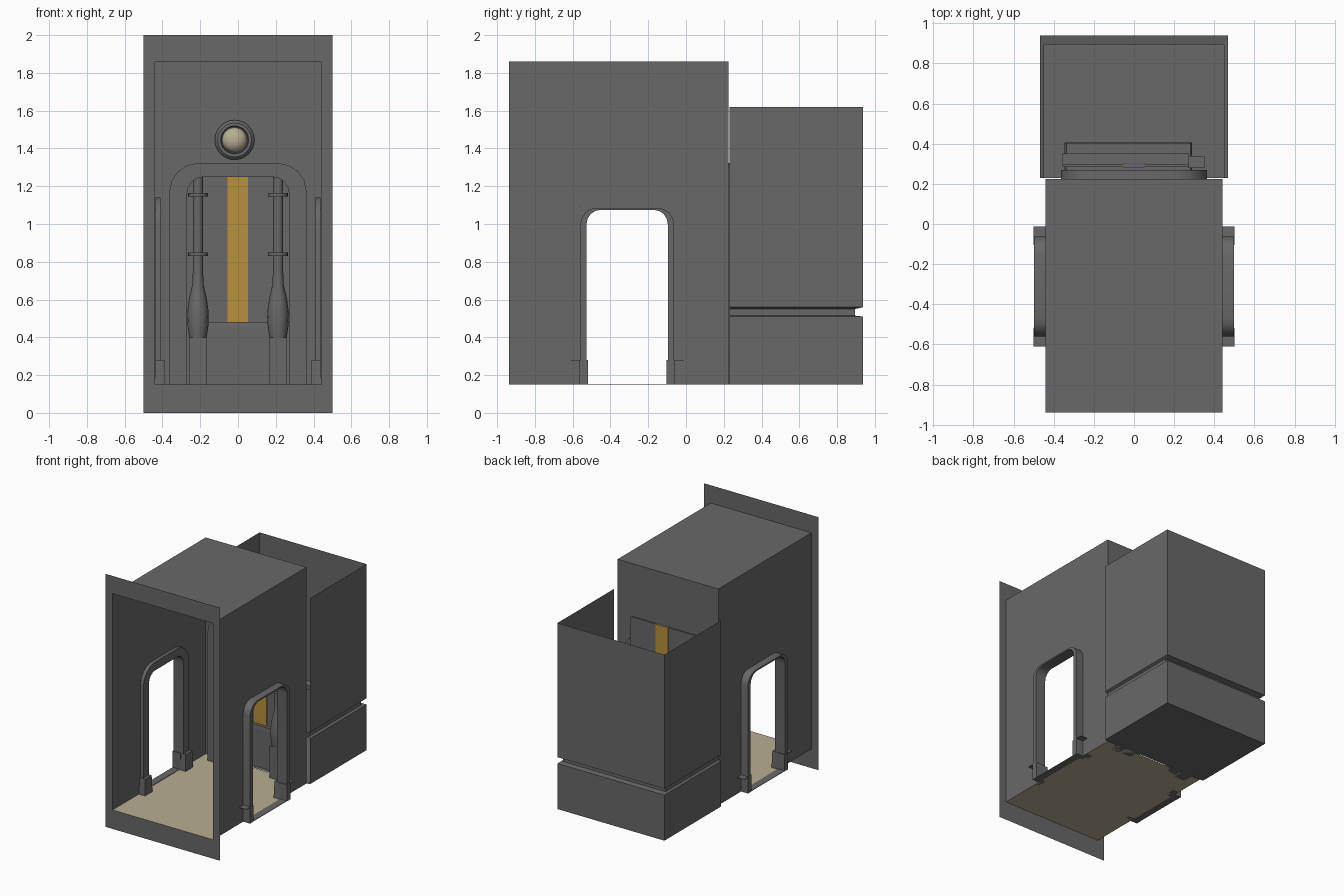
import bpy, bmesh, math
from mathutils import Matrix

if "Cube" in bpy.data.objects:
    bpy.data.objects.remove(bpy.data.objects["Cube"], do_unlink=True)


def material(name, rgb):
    m = bpy.data.materials.new(name)
    m.use_nodes = True
    m.diffuse_color = (*rgb, 1)
    bsdf = m.node_tree.nodes["Principled BSDF"]
    bsdf.inputs["Base Color"].default_value = (*rgb, 1)
    bsdf.inputs["Roughness"].default_value = 0.8
    return m


GREY = material("dark grey", (0.14, 0.14, 0.14))
AMBER = material("amber", (0.47, 0.28, 0.045))
BEIGE = material("beige", (0.48, 0.42, 0.29))


def finish(name, bm, mat=GREY, smooth=False, normals=True):
    if normals:
        bmesh.ops.recalc_face_normals(bm, faces=bm.faces)
    me = bpy.data.meshes.new(name)
    bm.to_mesh(me)
    bm.free()
    me.materials.append(mat)
    ob = bpy.data.objects.new(name, me)
    bpy.context.scene.collection.objects.link(ob)
    if smooth:
        bpy.ops.object.select_all(action='DESELECT')
        ob.select_set(True)
        bpy.context.view_layer.objects.active = ob
        bpy.ops.object.shade_smooth_by_angle(angle=math.radians(40))
    return ob


def sheet(name, polys, mat=GREY):
    bm = bmesh.new()
    for p in polys:
        bm.faces.new([bm.verts.new(c) for c in p])
    bmesh.ops.remove_doubles(bm, verts=bm.verts, dist=1e-5)
    return finish(name, bm, mat)


def box(name, x, y, z, mat=GREY, taper=1.0):
    """Box from three (low, high) ranges; taper shrinks its top."""
    bm = bmesh.new()
    bmesh.ops.create_cube(bm, size=1)
    for v in bm.verts:
        k = taper if v.co.z > 0 else 1.0
        v.co = [(a + b) / 2 + c * s * (b - a)
                for (a, b), c, s in zip((x, y, z), v.co, (k, k, 1))]
    return finish(name, bm, mat)


def arch_line(centre, half, bottom, top, radius, steps=4):
    """Open outline of a doorway with rounded upper corners."""
    pts = [(centre - half, bottom)]
    for side, start in ((-1, 180), (1, 90)):
        for i in range(steps + 1):
            a = math.radians(start - 90 * i / steps)
            pts.append((centre + side * (half - radius) + radius * math.cos(a),
                        top - radius + radius * math.sin(a)))
    return pts + [(centre + half, bottom)]


def arch(name, inner, outer, depth, place):
    """Solid band between two arch outlines, extruded through depth."""
    bm = bmesh.new()
    rows = [[bm.verts.new(place(u, z, d)) for u, z in line]
            for line, d in ((inner, depth[0]), (outer, depth[0]),
                            (outer, depth[1]), (inner, depth[1]))]
    for k in range(4):
        a, b = rows[k], rows[(k + 1) % 4]
        for i in range(len(a) - 1):
            bm.faces.new((a[i], a[i + 1], b[i + 1], b[i]))
    for i in (0, -1):
        bm.faces.new([r[i] for r in rows])
    return finish(name, bm, GREY, True)


def lathe(name, profile, place, mat=GREY, sides=16):
    """Turned part from (radius, height) points, moved by a matrix."""
    bm = bmesh.new()
    rings = [[bm.verts.new((r * math.cos(2 * math.pi * i / sides),
                            r * math.sin(2 * math.pi * i / sides), h))
              for i in range(sides)] for r, h in profile]
    for a, b in zip(rings, rings[1:]):
        for i in range(sides):
            j = (i + 1) % sides
            bm.faces.new((a[i], a[j], b[j], b[i]))
    bm.faces.new(rings[0])
    bm.faces.new(rings[-1])
    bm.transform(place)
    return finish(name, bm, mat, True)


W, F, B, Z0, Z1 = 0.44, -0.938, 0.225, 0.15, 1.86

# Front frame around the open end of the room
bars = [(-.5, .5, 0, Z0), (-.5, .5, Z1, 2), (-.5, -W, Z0, Z1), (W, .5, Z0, Z1)]
sheet("front_frame", [[(a, F, c), (b, F, c), (b, F, d), (a, F, d)]
                      for a, b, c, d in bars])

# Room floor and ceiling
for name, z, mat in (("room_floor", Z0, BEIGE), ("room_ceiling", Z1, GREY)):
    sheet(name, [[(-W, F, z), (W, F, z), (W, B, z), (-W, B, z)]], mat)

# Side walls with doorways, door surrounds, feet and thresholds
D0, D1 = -0.563, -0.06
DC = (D0 + D1) / 2
hole = [(D0, Z0), (D0, 1.09), (D1, 1.085), (D1, Z0)]
wall = [(F, Z0)] + hole + [(B, Z0), (B, Z1), (F, Z1)]
for s, tag in ((1, "left"), (-1, "right")):
    sheet(tag + "_wall", [[(s * W, y, z) for y, z in wall]])
    side = lambda u, z, d, s=s: (s * d, u, z)
    opening = arch_line(DC, 0.215, Z0, 1.075, 0.075)
    arch(tag + "_door_lining", opening,
         arch_line(DC, 0.249, Z0, 1.086, 0.09), (0.415, 0.498), side)
    arch(tag + "_door_trim", opening,
         arch_line(DC, 0.285, Z0, 1.14, 0.14), (0.41, 0.437), side)
    box(tag + "_threshold", sorted((s * W, s * 0.498)), (D0, D1), (Z0, Z0 + .004))
    for e, end in ((-1, "front"), (1, "rear")):
        yr = lambda a, b: sorted((DC + e * a, DC + e * b))
        box(f"{tag}_{end}_door_foot", sorted((s * .43, s * .5)),
            yr(.207, .251), (Z0, .28))
        box(f"{tag}_{end}_inner_foot", sorted((s * .385, s * .439)),
            yr(.207, .30), (Z0, .28), taper=.88)
        box(f"{tag}_{end}_door_flange", sorted((s * W, s * .5)),
            yr(.207, .30), (.277, .281))

# Rear wall with its arched opening
gap = arch_line(0, 0.31, Z0, 1.285, 0.13)
sheet("rear_wall", [[(x, B, z) for x, z in
                     [(-W, Z0)] + gap + [(W, Z0), (W, Z1), (-W, Z1)]]])
arch("rear_arch", arch_line(0, 0.27, Z0, 1.25, 0.09),
     arch_line(0, 0.363, Z0, 1.322, 0.15), (0.14, 0.27),
     lambda u, z, d: (u, d, z))

# Round lamp above the arch
lamp = Matrix.Translation((-0.018, B, 1.445)) @ Matrix.Rotation(math.pi / 2, 4, 'X')
lathe("lamp_ring", [(.105, 0), (.105, .015), (.09, .03), (.074, .03), (.07, .01)],
      lamp, sides=24)
dome = [(.066 * math.cos(math.radians(a)), .01 + .045 * math.sin(math.radians(a)))
        for a in (0, 20, 40, 60, 75, 88)]
lathe("lamp_lens", dome, lamp, BEIGE, 24)

# Posts flanking the arch opening
for s, tag in ((1, "left"), (-1, "right")):
    x = s * 0.212
    box(tag + "_post_base", (x - .046, x + .046), (.155, .245), (Z0, .4))
    at = Matrix.Translation((x, 0.2, 0))
    lathe(tag + "_post", [(.046, .4), (.055, .46), (.057, .53), (.048, .6),
                          (.03, .68), (.027, .75), (.027, 1.28)], at)
    for i, z in enumerate((.84, 1.155)):
        lathe(f"{tag}_post_collar_{i + 1}",
              [(.053, z - .01), (.053, z + .01)], at)

# Upright panel and plinth behind the arch
box("plinth", (-.30, .27), (.26, .39), (Z0, .395))
box("plinth_ledge", (-.345, .29), (.255, .405), (.395, .455))
box("plinth_cap", (-.345, .29), (.255, .405), (.455, .48), taper=.97)
box("upright_panel", (-.355, .275), (.285, .30), (.48, 1.48))
box("panel_backing", (-.355, .275), (.30, .352), (.48, 1.15))
box("panel_bracket", (.27, .35), (.28, .34), (.70, .78))
for name, y in (("front_stripe", (.281, .285)), ("back_stripe", (.30, .304))):
    box(name, (-.055, .053), y, (.48, 1.48), AMBER)

# Open-topped rear enclosure with a groove around it
bm = bmesh.new()
levels = [(0, Z0), (0, .51), (1, .515), (1, .55), (0, .56), (0, 1.62)]
rows = []
for inset, z in levels:
    x, y = .468 - .02 * inset, .938 - .043 * inset
    rows.append([bm.verts.new(c) for c in
                 ((-x, .23, z), (-x, y, z), (x, y, z), (x, .23, z))])
for a, b in zip(rows, rows[1:]):
    for i in range(3):
        bm.faces.new((a[i], a[i + 1], b[i + 1], b[i]))
bm.faces.new(rows[0])
finish("rear_enclosure", bm)
